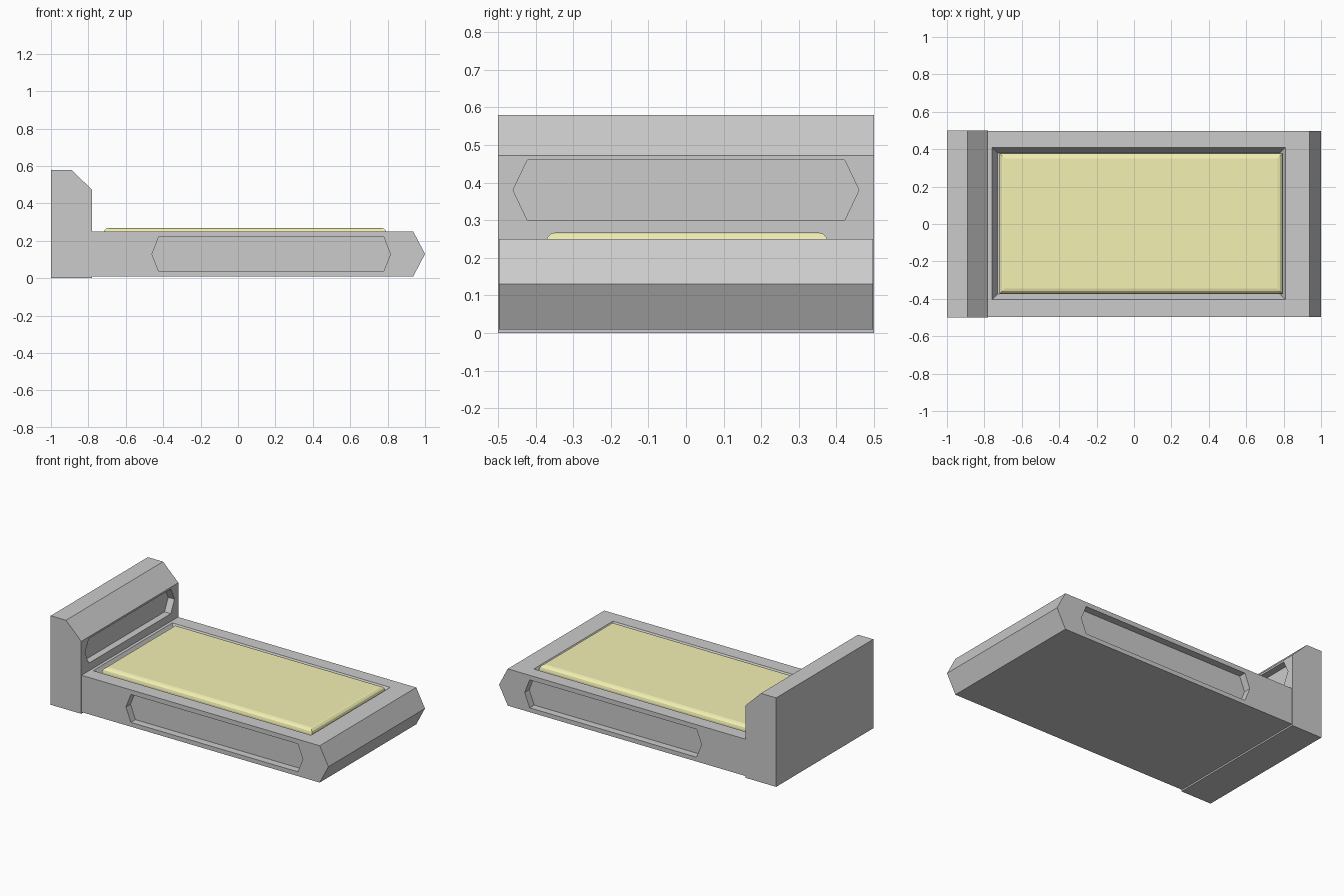
import bpy, bmesh
from mathutils import Vector

if "Cube" in bpy.data.objects:
    bpy.data.objects.remove(bpy.data.objects["Cube"])


def add_object(name, bm):
    bmesh.ops.recalc_face_normals(bm, faces=bm.faces)
    mesh = bpy.data.meshes.new(name)
    bm.to_mesh(mesh)
    bm.free()
    obj = bpy.data.objects.new(name, mesh)
    bpy.context.collection.objects.link(obj)
    return obj


def loft(name, bottom, top):
    # closed solid between two matching outlines
    bm = bmesh.new()
    a = [bm.verts.new(p) for p in bottom]
    b = [bm.verts.new(p) for p in top]
    n = len(a)
    bm.faces.new(a)
    bm.faces.new(b)
    for i in range(n):
        j = (i + 1) % n
        bm.faces.new((a[i], a[j], b[j], b[i]))
    return add_object(name, bm)


def rect(x0, x1, y0, y1, z):
    return [(x0, y0, z), (x1, y0, z), (x1, y1, z), (x0, y1, z)]


def prism_y(name, profile, y0, y1):
    return loft(name, [(x, y0, z) for x, z in profile],
                [(x, y1, z) for x, z in profile])


def prism_x(name, profile, x0, x1):
    return loft(name, [(x0, y, z) for y, z in profile],
                [(x1, y, z) for y, z in profile])


def hexagon(a0, a1, z0, z1, tip):
    m = (z0 + z1) / 2
    return [(a0, m), (a0 + tip, z0), (a1 - tip, z0),
            (a1, m), (a1 - tip, z1), (a0 + tip, z1)]


def carve(obj, cutter):
    mod = obj.modifiers.new("carve", 'BOOLEAN')
    mod.operation = 'DIFFERENCE'
    mod.solver = 'EXACT'
    mod.object = cutter
    cutter.hide_render = True
    bpy.context.view_layer.objects.active = obj
    bpy.ops.object.modifier_apply(modifier=mod.name)
    bpy.data.objects.remove(cutter)


# Headboard with chamfered top and a recessed panel facing the bed
headboard = prism_y("headboard", [(-1, 0), (-0.78, 0), (-0.78, 0.472),
                                  (-0.89, 0.58), (-1, 0.58)], -0.5, 0.5)
carve(headboard, prism_x("headboard_cutter",
                         hexagon(-0.46, 0.46, 0.30, 0.46, 0.038), -0.825, -0.7))

# Bed base with a pointed foot end
base = prism_y("bed_base", [(-0.78, 0.01), (0.937, 0.01), (1, 0.13),
                            (0.937, 0.25), (-0.78, 0.25)], -0.497, 0.497)

# Long recessed panels on both sides
for s in (-1, 1):
    carve(base, prism_y("side_cutter", hexagon(-0.46, 0.815, 0.038, 0.22, 0.036),
                        s * 0.45, s * 0.6))

# Sloped tray that holds the mattress
carve(base, loft("tray_cutter", rect(-0.73, 0.78, -0.375, 0.38, 0.20),
                 rect(-0.766, 0.816, -0.411, 0.416, 0.26)))

# Mattress with rounded top edges
mattress = loft("mattress", rect(-0.72, 0.795, -0.373, 0.378, 0.195),
                rect(-0.72, 0.795, -0.373, 0.378, 0.268))
bm = bmesh.new()
bm.from_mesh(mattress.data)
rim = [e for e in bm.edges if all(v.co.z > 0.25 for v in e.verts)]
bmesh.ops.bevel(bm, geom=rim, offset=0.028, offset_type='OFFSET',
                segments=3, profile=0.5, affect='EDGES')
bm.to_mesh(mattress.data)
bm.free()

yellow = bpy.data.materials.new("mattress_yellow")
yellow.diffuse_color = (0.9, 0.88, 0.45, 1)
yellow.use_nodes = True
yellow.node_tree.nodes["Principled BSDF"].inputs["Base Color"].default_value = yellow.diffuse_color
mattress.data.materials.append(yellow)
